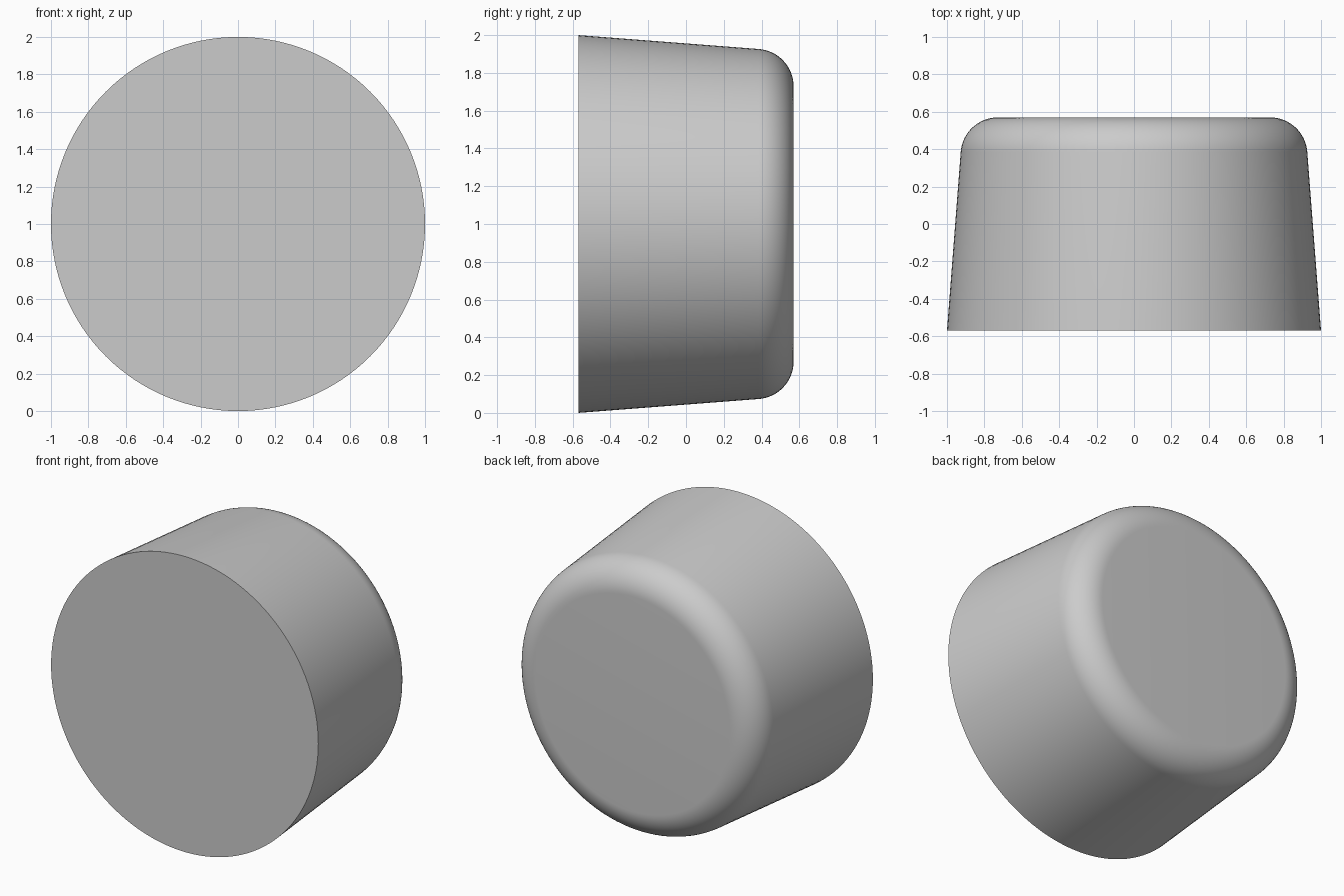
import bpy, bmesh
from math import sin, cos, tan, radians, pi

cube = bpy.data.objects.get("Cube")
if cube:
    bpy.data.objects.remove(cube)

SEGMENTS = 128
HALF_DEPTH = 0.57
FILLET = 0.2
TAPER = radians(4.4)

# One plain grey
grey = bpy.data.materials.new("plain_grey")
grey.use_nodes = True
colour = (0.6, 0.6, 0.6, 1)
grey.diffuse_color = colour
grey.node_tree.nodes["Principled BSDF"].inputs["Base Color"].default_value = colour

# Profile (radius, y): tapered wall, then a tangent fillet into the flat back
centre_y = HALF_DEPTH - FILLET
tangent_y = centre_y + FILLET * sin(TAPER)
tangent_r = 1 - (tangent_y + HALF_DEPTH) * tan(TAPER)
centre_r = tangent_r - FILLET * cos(TAPER)
STEPS = 16
profile = [(1, -HALF_DEPTH)]
for i in range(STEPS + 1):
    a = TAPER + (pi / 2 - TAPER) * i / STEPS
    profile.append((centre_r + FILLET * cos(a), centre_y + FILLET * sin(a)))

# Rings around the y axis, joined by quads and closed with flat caps
bm = bmesh.new()
rings = []
for r, y in profile:
    angles = [2 * pi * k / SEGMENTS for k in range(SEGMENTS)]
    rings.append([bm.verts.new((r * cos(a), y, 1 + r * sin(a))) for a in angles])
for low, high in zip(rings, rings[1:]):
    for k in range(SEGMENTS):
        n = (k + 1) % SEGMENTS
        bm.faces.new((low[k], low[n], high[n], high[k]))
bm.faces.new(rings[0])
bm.faces.new(rings[-1])
bmesh.ops.recalc_face_normals(bm, faces=bm.faces)

mesh = bpy.data.meshes.new("tapered_knob")
bm.to_mesh(mesh)
bm.free()
mesh.materials.append(grey)
knob = bpy.data.objects.new("tapered_knob", mesh)
bpy.context.collection.objects.link(knob)

# Smooth wall and fillet, sharp front rim
bpy.ops.object.select_all(action="DESELECT")
knob.select_set(True)
bpy.context.view_layer.objects.active = knob
bpy.ops.object.shade_smooth_by_angle(angle=radians(30))
